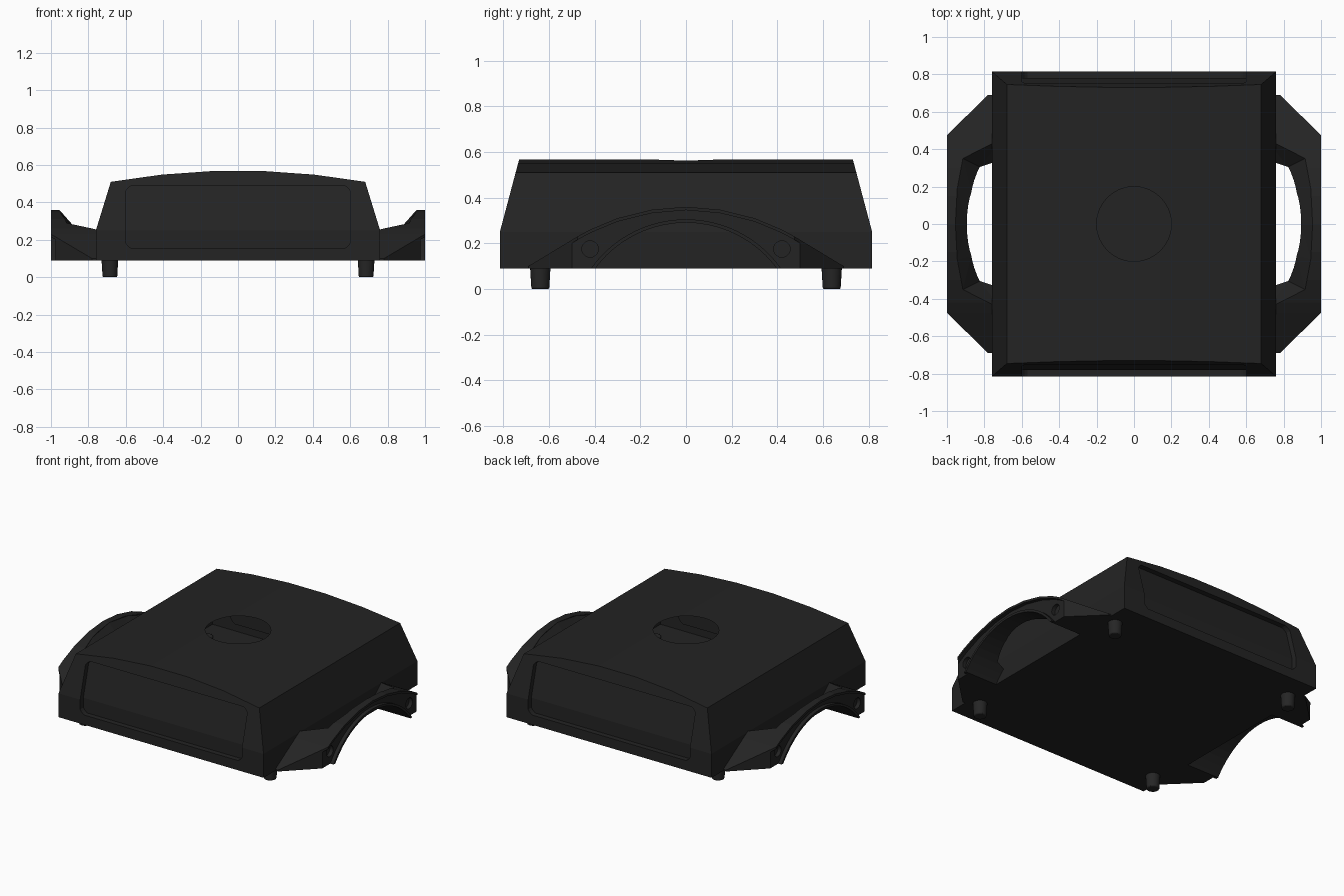
import bpy, bmesh
from math import sqrt, pi
from mathutils import Matrix

cube = bpy.data.objects.get("Cube")
if cube:
    bpy.data.objects.remove(cube, do_unlink=True)


def material(name, rgb):
    m = bpy.data.materials.new(name)
    m.use_nodes = True
    m.diffuse_color = (*rgb, 1)
    m.node_tree.nodes["Principled BSDF"].inputs["Base Color"].default_value = (*rgb, 1)
    return m


shell_black = material("shell black", (0.017, 0.017, 0.017))
rubber_black = material("rubber black", (0.019, 0.019, 0.019))


def add(name, bm, mat=None):
    bmesh.ops.recalc_face_normals(bm, faces=bm.faces)
    mesh = bpy.data.meshes.new(name)
    bm.to_mesh(mesh)
    bm.free()
    ob = bpy.data.objects.new(name, mesh)
    bpy.context.collection.objects.link(ob)
    if mat:
        mesh.materials.append(mat)
    return ob


def loft(name, rings, mat=None, triangulate=False):
    """Bridge equal closed rings of points and cap both ends."""
    bm = bmesh.new()
    rows = [[bm.verts.new(p) for p in ring] for ring in rings]
    n = len(rows[0])
    for a, b in zip(rows, rows[1:]):
        for i in range(n):
            j = (i + 1) % n
            bm.faces.new((a[i], a[j], b[j], b[i]))
    for ring in (rows[0], rows[-1]):
        # Caps are strips between the two halves of the ring
        for i in range(n // 2 - 1):
            bm.faces.new((ring[i], ring[i + 1], ring[n - 2 - i], ring[n - 1 - i]))
    if triangulate:
        bmesh.ops.triangulate(bm, faces=bm.faces)
    return add(name, bm, mat)


def rod(name, matrix, r1, r2, depth, mat=None, segments=32):
    bm = bmesh.new()
    bmesh.ops.create_cone(bm, cap_ends=True, segments=segments, radius1=r1,
                          radius2=r2, depth=depth, matrix=matrix)
    return add(name, bm, mat)


def cut(ob, cutters):
    """Subtract the cutters, bake the result and remove the cutters."""
    for c in cutters:
        c.hide_render = True
        mod = ob.modifiers.new("cut", 'BOOLEAN')
        mod.operation, mod.solver, mod.object = 'DIFFERENCE', 'EXACT', c
    bpy.context.view_layer.update()
    graph = bpy.context.evaluated_depsgraph_get()
    baked = bpy.data.meshes.new_from_object(ob.evaluated_get(graph))
    ob.modifiers.clear()
    ob.data = baked
    baked.materials.clear()
    baked.materials.append(shell_black)
    for p in baked.polygons:
        p.material_index = 0
    for c in cutters:
        bpy.data.objects.remove(c, do_unlink=True)


BASE, BEND, EAVE, CROWN = 0.09, 0.25, 0.51, 0.57


def wall_y(z):
    return 0.815 - 0.266 * max(0, z - BEND)


# Main housing: upright skirt, tapered sides, arched roof
steps = [-1, -0.6, -0.2, 0.2, 0.6, 1]


def housing_ring(half_width, height):
    ring = []
    for side, order in ((-1, steps), (1, steps[::-1])):
        for t in order:
            z = height(t)
            ring.append((half_width * t, side * wall_y(z), z))
    return ring


housing = loft("housing", [
    housing_ring(0.76, lambda t: BASE),
    housing_ring(0.76, lambda t: BEND),
    housing_ring(0.68, lambda t: EAVE + (CROWN - EAVE) * (1 - t * t)),
])

# Recessed panels with rounded corners in the front and back
low, high, r = 0.155, 0.49, 0.045
corner = [(0, 0.03), (0.008, 0.018), (0.018, 0.008), (0.03, 0)]
rows = [(low + dz, 0.6 - dx) for dz, dx in corner]
rows += [(BEND, 0.6)] + [(high - dz, 0.6 - dx) for dz, dx in corner[::-1]]
cutters = []
for s in (-1, 1):
    rings = []
    for z, w in rows:
        y = s * (wall_y(z) - 0.035)
        rings.append([(-w, s, z), (w, s, z), (w, y, z), (-w, y, z)])
    cutters.append(loft("panel_cutter", rings))
cutters.append(rod("roof_cutter", Matrix.Translation((0, 0, 0.57)), 0.2, 0.2, 0.2))
cut(housing, cutters)

# Open the round roof hole into the hollow interior
bm = bmesh.new()
bm.from_mesh(housing.data)
hole = [f for f in bm.faces
        if all(v.co.xy.length < 0.203 and v.co.z > 0.4 for v in f.verts)]
bmesh.ops.delete(bm, geom=hole, context='FACES')
bm.to_mesh(housing.data)
bm.free()

# Wheel arch: arched top, corners chamfered in plan
half_arch = [(0, 0.36), (0.15, 0.347), (0.3, 0.31), (0.42, 0.26),
             (0.475, 0.23), (0.69, 0.1)]
arch = [(-y, z) for y, z in half_arch[:0:-1]] + half_arch


def arch_z(y):
    y = abs(y)
    for (y0, z0), (y1, z1) in zip(half_arch, half_arch[1:]):
        if y <= y1:
            return z0 + (z1 - z0) * (y - y0) / (y1 - y0)


def well_z(y, radius):
    return -0.205 + sqrt(max(0, radius ** 2 - y * y))


rings = []
for y, z in arch:
    x = 1 - max(0, abs(y) - 0.475) * 1.02
    rings.append([(0.755, y, BASE), (x, y, BASE), (x, y, z), (0.755, y, z)])
fender = loft("left_wheel_arch", rings)

# Round wheel opening
along_x = Matrix.Rotation(pi / 2, 4, 'Y')
cutters = [rod("well_cutter", Matrix.Translation((0.9, 0, -0.205)) @ along_x,
               0.495, 0.495, 0.6, segments=64)]

# Gap between arch and housing, flaring upward
lower = [(0.7, 0.345), (0.825, 0.305), (0.87, 0.17), (0.893, 0)]
upper = [(0.7, 0.46), (0.915, 0.35), (0.945, 0.19), (0.955, 0)]


def full(side):
    return side + [(x, -y) for x, y in side[-2::-1]]


def plan_ring(side, height):
    pts = full(side)
    pts.append((0.7, 0))
    return [(x, y, height(y)) for x, y in pts]


cutters.append(loft("gap_cutter", [
    plan_ring(lower, lambda y: 0),
    plan_ring(lower, lambda y: well_z(y, 0.495)),
    plan_ring(upper, arch_z),
    plan_ring(upper, lambda y: 0.6),
], triangulate=True))

# Recessed outer band between the top lip and the inner rim
rings = []
for i in range(-22, 23):
    y = i * 0.025
    bottom = max(0, well_z(y, 0.51))
    top = arch_z(y) - 0.015
    rings.append([(0.975, y, bottom), (1.1, y, bottom), (1.1, y, top), (0.975, y, top)])
cutters.append(loft("band_cutter", rings, triangulate=True))

# Round sockets at both ends of the band
for s in (-1, 1):
    cutters.append(rod("socket_cutter", Matrix.Translation((1, s * 0.42, 0.175)) @ along_x,
                       0.036, 0.036, 0.1, segments=20))
cut(fender, cutters)

# Opposite wheel arch
mirrored = fender.data.copy()
mirrored.transform(Matrix.Scale(-1, 4, (1, 0, 0)))
mirrored.flip_normals()
other = bpy.data.objects.new("right_wheel_arch", mirrored)
bpy.context.collection.objects.link(other)

# Four tapered feet
feet = []
for sx, side in ((-1, "right"), (1, "left")):
    for sy, end in ((-1, "front"), (1, "back")):
        place = Matrix.Translation((sx * 0.685, sy * 0.638, 0.05))
        foot = rod(f"{end}_{side}_foot", place, 0.039, 0.045, 0.1, rubber_black, 24)
        bevel = foot.modifiers.new("soft_edge", 'BEVEL')
        bevel.width, bevel.segments = 0.006, 2
        feet.append(foot)

bpy.ops.object.select_all(action='DESELECT')
for ob in feet:
    ob.select_set(True)
bpy.context.view_layer.objects.active = feet[0]
bpy.ops.object.shade_smooth_by_angle()
